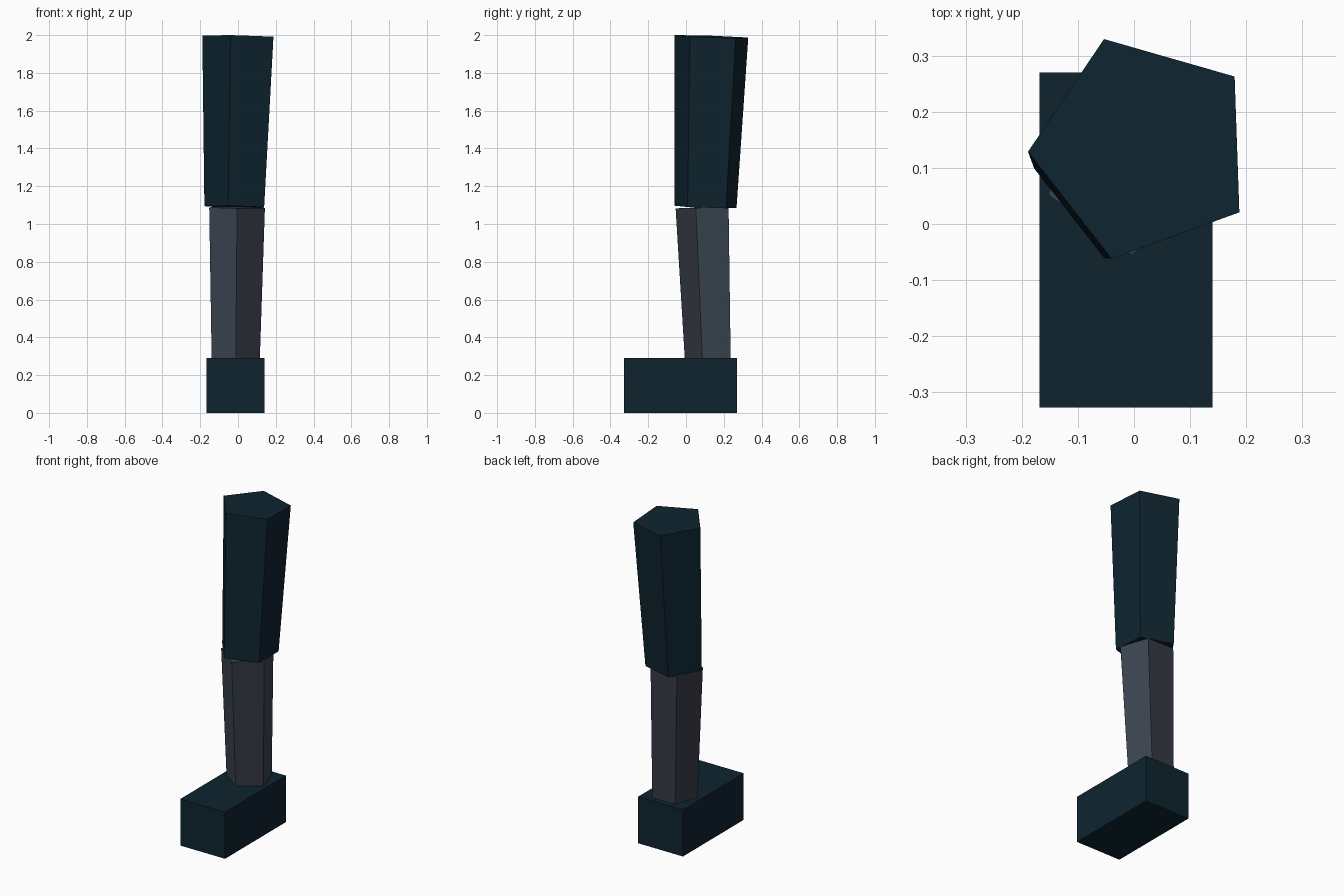
import bpy, bmesh, math
from mathutils import Vector

if "Cube" in bpy.data.objects:
    bpy.data.objects.remove(bpy.data.objects["Cube"])


def material(name, srgb):
    m = bpy.data.materials.new(name)
    lin = [((c / 255 + 0.055) / 1.055) ** 2.4 if c > 10 else c / 255 / 12.92 for c in srgb]
    m.diffuse_color = (*lin, 1)
    m.use_nodes = True
    m.node_tree.nodes["Principled BSDF"].inputs["Base Color"].default_value = m.diffuse_color
    return m


dark_teal = material("dark teal", (14, 36, 47))
blue_grey = material("blue grey", (60, 70, 82))
slate_grey = material("slate grey", (53, 57, 68))


def finish(name, bm, mats):
    bmesh.ops.recalc_face_normals(bm, faces=bm.faces)
    mesh = bpy.data.meshes.new(name)
    bm.to_mesh(mesh)
    bm.free()
    for m in mats:
        mesh.materials.append(m)
    obj = bpy.data.objects.new(name, mesh)
    bpy.context.collection.objects.link(obj)
    return obj


def limb(name, bottom, top, r_bottom, r_top, start, mats, side_mats=(0,) * 5):
    """Tapered five-sided limb whose ends are square to its axis."""
    bm = bmesh.new()
    axis = Vector(top) - Vector(bottom)
    rings = []
    for centre, r in ((bottom, r_bottom), (top, r_top)):
        ring = []
        for i in range(5):
            a = math.radians(start + 72 * i)
            dx, dy = r * math.cos(a), r * math.sin(a)
            dz = -(axis.x * dx + axis.y * dy) / axis.z
            ring.append(bm.verts.new(Vector(centre) + Vector((dx, dy, dz))))
        rings.append(ring)
    lo, hi = rings
    for i in range(5):
        j = (i + 1) % 5
        bm.faces.new((lo[i], lo[j], hi[j], hi[i])).material_index = side_mats[i]
    bm.faces.new(lo[::-1])
    bm.faces.new(hi)
    return finish(name, bm, mats)


# Foot block
bm = bmesh.new()
bmesh.ops.create_cube(bm, size=1)
bmesh.ops.scale(bm, vec=(0.308, 0.597, 0.29), verts=bm.verts)
bmesh.ops.translate(bm, vec=(-0.014, -0.0285, 0.145), verts=bm.verts)
finish("foot", bm, [dark_teal])

# Shin, with panels in two greys
limb("shin", (-0.012, 0.128, 0.285), (-0.005, 0.1, 1.088), 0.134, 0.155, -90,
     [blue_grey, slate_grey], (1, 0, 1, 1, 0))

# Thigh, widening toward the hip
limb("thigh", (-0.005, 0.105, 1.09), (0.017, 0.136, 1.992), 0.173, 0.206, -106, [dark_teal])
